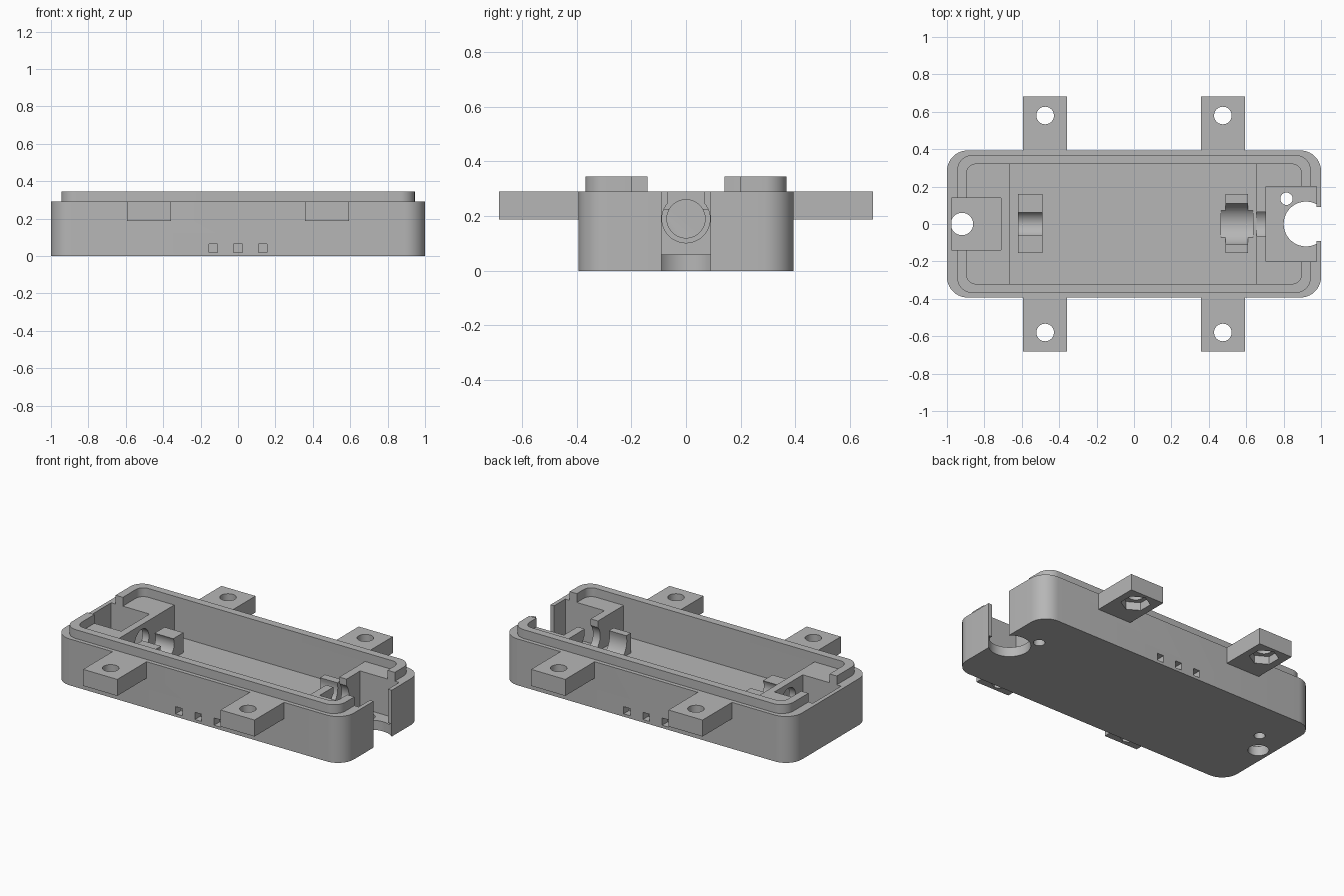
import bpy, bmesh, math
from mathutils import Matrix

cube = bpy.data.objects.get("Cube")
if cube:
    bpy.data.objects.remove(cube, do_unlink=True)

grey = bpy.data.materials.new("plain grey")
grey.use_nodes = True
GREY = (0.47, 0.47, 0.47, 1)
grey.diffuse_color = GREY
grey.node_tree.nodes["Principled BSDF"].inputs["Base Color"].default_value = GREY


def finish(name, bm):
    bmesh.ops.recalc_face_normals(bm, faces=bm.faces)
    mesh = bpy.data.meshes.new(name)
    bm.to_mesh(mesh)
    bm.free()
    mesh.materials.append(grey)
    ob = bpy.data.objects.new(name, mesh)
    bpy.context.collection.objects.link(ob)
    return ob


def rounded_slab(name, hx, hy, r, z0, z1, seg=10):
    """Upright slab with rounded corners."""
    bm = bmesh.new()
    ring = []
    for k, (sx, sy) in enumerate([(1, 1), (-1, 1), (-1, -1), (1, -1)]):
        for i in range(seg + 1):
            a = (k + i / seg) * math.pi / 2
            ring.append(bm.verts.new((sx * (hx - r) + r * math.cos(a),
                                      sy * (hy - r) + r * math.sin(a), z0)))
    face = bm.faces.new(ring)
    top = bmesh.ops.extrude_face_region(bm, geom=[face])["geom"]
    bmesh.ops.translate(bm, vec=(0, 0, z1 - z0),
                        verts=[v for v in top if isinstance(v, bmesh.types.BMVert)])
    return finish(name, bm)


def box(name, x0, x1, y0, y1, z0, z1):
    bm = bmesh.new()
    m = Matrix.Translation(((x0 + x1) / 2, (y0 + y1) / 2, (z0 + z1) / 2))
    bmesh.ops.create_cube(bm, size=1, matrix=m @ Matrix.Diagonal((x1 - x0, y1 - y0, z1 - z0, 1)))
    return finish(name, bm)


def rod(name, axis, a, b, c0, c1, r, seg=40):
    """Cylinder along z at (a, b), or along x at y=a, z=b."""
    bm = bmesh.new()
    mid = (c0 + c1) / 2
    m = Matrix.Translation((a, b, mid))
    if axis == "x":
        m = Matrix.Translation((mid, a, b)) @ Matrix.Rotation(math.pi / 2, 4, "Y")
    bmesh.ops.create_cone(bm, cap_ends=True, segments=seg, radius1=r, radius2=r,
                          depth=c1 - c0, matrix=m)
    return finish(name, bm)


def cut(ob, cutters, operation="DIFFERENCE"):
    bpy.context.view_layer.objects.active = ob
    for c in cutters:
        mod = ob.modifiers.new("cut", "BOOLEAN")
        mod.operation = operation
        mod.solver = "EXACT"
        mod.object = c
        bpy.ops.object.modifier_apply(modifier=mod.name)


BODY_Y, RIM, TOP, FLOOR, AXIS_Z = 0.393, 0.29, 0.345, 0.10, 0.19
POCKET_Z = 0.06

# Main tray and its raised lip
tray = rounded_slab("tray", 1.0, BODY_Y, 0.11, 0, RIM)
lip = rounded_slab("lip", 0.945, 0.368, 0.08, RIM, TOP)
lip_hole = rounded_slab("lip_hole", 0.895, 0.32, 0.05, RIM - 0.05, TOP + 0.05)
cavity = box("cavity", -0.665, 0.655, -0.32, 0.32, FLOOR, 0.5)
cut(tray, [cavity])

# Cable cradles standing on the floor
cradles = [box("left_cradle", -0.62, -0.49, -0.155, 0.16, 0.08, 0.225),
           box("right_cradle", 0.49, 0.61, -0.155, 0.16, 0.08, 0.225)]
cut(tray, cradles, "UNION")

# End pockets and the entry slot in one end wall
pockets = [box("left_pocket", -0.975, -0.71, -0.14, 0.14, POCKET_Z, 0.5),
           box("right_pocket", 0.705, 0.975, -0.20, 0.20, POCKET_Z, 0.5)]
slot = box("entry_slot", 0.9, 1.1, -0.09, 0.09, POCKET_Z, 0.5)
cut(lip, [lip_hole, slot] + pockets)

# Cable channels, seats and floor holes
channels = [rod("left_channel", "x", 0, AXIS_Z, -0.75, -0.45, 0.07),
            rod("right_seat", "x", 0, AXIS_Z, 0.465, 0.635, 0.115),
            rod("right_channel", "x", 0, AXIS_Z, 0.6, 0.75, 0.088),
            box("right_neck", 0.62, 0.75, -0.065, 0.065, AXIS_Z, 0.5)]
holes = [rod("left_cable_hole", "z", -0.92, 0, -0.1, 0.08, 0.06),
         rod("left_pin_hole", "z", -0.82, 0.13, -0.1, POCKET_Z, 0.032),
         rod("right_cable_hole", "z", 0.92, 0, -0.1, 0.08, 0.12),
         rod("right_pin_hole", "z", 0.815, 0.135, -0.1, 0.08, 0.033)]

# Small square recesses along both long sides
windows = []
for side in (-1, 1):
    for x in (-0.133, 0, 0.133):
        ys = sorted((side * 0.34, side * 0.45))
        windows.append(box("window", x - 0.023, x + 0.023, *ys, 0.018, 0.063))
cut(tray, pockets + [slot] + channels + holes + windows)

# Four mounting tabs with bolt holes and hexagonal nut recesses
tabs = []
tab_cutters = []
for sx, x_name in ((-1, "right"), (1, "left")):
    for sy, y_name in ((-1, "front"), (1, "back")):
        x, y = sx * 0.475, sy * 0.58
        ys = sorted((sy * BODY_Y, sy * 0.683))
        tab = box(f"{y_name}_{x_name}_tab", x - 0.118, x + 0.118, *ys, 0.187, RIM)
        bolt = rod("bolt_hole", "z", x, y, 0.1, 0.4, 0.047)
        nut = rod("nut_recess", "z", x, y, 0.1, 0.237, 0.085, seg=6)
        cut(tab, [bolt, nut])
        tabs.append(tab)
        tab_cutters += [bolt, nut]

# Remove the cutting shapes
for c in [lip_hole, cavity, slot] + cradles + pockets + channels + holes + windows + tab_cutters:
    bpy.data.objects.remove(c, do_unlink=True)

# Smooth the rounded surfaces, keep edges crisp
bpy.ops.object.select_all(action="DESELECT")
for ob in [tray, lip] + tabs:
    ob.select_set(True)
bpy.context.view_layer.objects.active = tray
bpy.ops.object.shade_smooth_by_angle(angle=math.radians(30))
